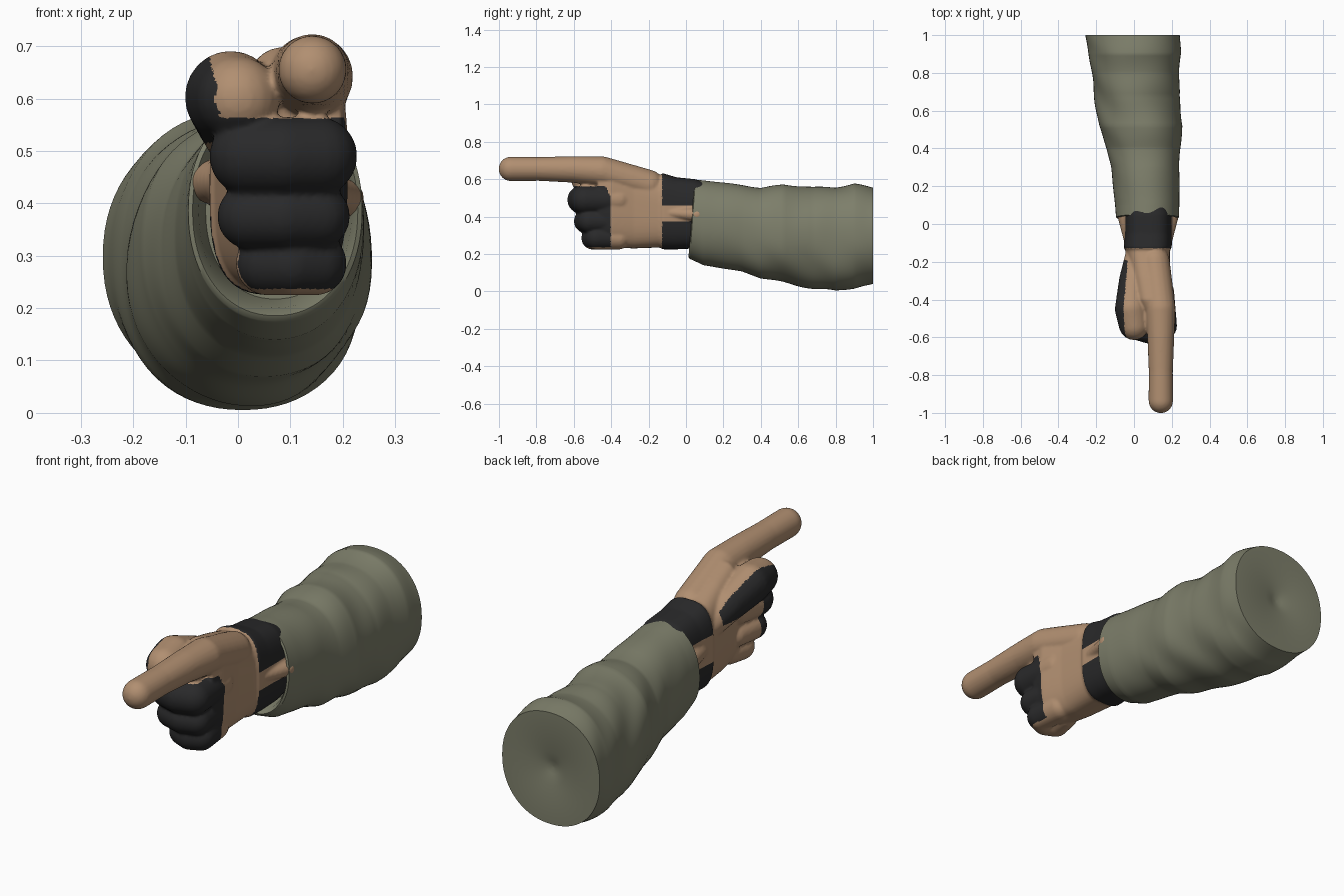
import bpy, bmesh, math
from mathutils import Vector

if "Cube" in bpy.data.objects:
    bpy.data.objects.remove(bpy.data.objects["Cube"], do_unlink=True)


def material(name, rgb):
    m = bpy.data.materials.new(name)
    m.use_nodes = True
    m.diffuse_color = (*rgb, 1)
    bsdf = m.node_tree.nodes["Principled BSDF"]
    bsdf.inputs["Base Color"].default_value = (*rgb, 1)
    bsdf.inputs["Roughness"].default_value = 0.8
    return m


TAN = material("tan leather", (0.44, 0.275, 0.165))
BLACK = material("black padding", (0.022, 0.022, 0.023))
GREEN = material("olive cloth", (0.205, 0.21, 0.145))


def add_object(name, mesh, mats):
    ob = bpy.data.objects.new(name, mesh)
    bpy.context.collection.objects.link(ob)
    for m in mats:
        mesh.materials.append(m)
    return ob


def smooth(ob, angle):
    bpy.ops.object.select_all(action='DESELECT')
    ob.select_set(True)
    bpy.context.view_layer.objects.active = ob
    bpy.ops.object.shade_smooth_by_angle(angle=math.radians(angle))


def signed_pow(v, p):
    return math.copysign(abs(v) ** p, v)


def loft(bm, rings, power, sides=64, warp=None):
    """Closed skin through rings given as (y, xmin, xmax, zmin, zmax)."""
    loops = []
    for y, x0, x1, z0, z1 in rings:
        loop = []
        for i in range(sides):
            a = math.tau * i / sides
            k, dy = warp(y, a) if warp else (1, 0)
            x = (x0 + x1) / 2 + k * (x1 - x0) / 2 * signed_pow(math.cos(a), 2 / power)
            z = (z0 + z1) / 2 + k * (z1 - z0) / 2 * signed_pow(math.sin(a), 2 / power)
            loop.append(bm.verts.new((x, y + dy, z)))
        loops.append(loop)
    for a, b in zip(loops, loops[1:]):
        for i in range(sides):
            j = (i + 1) % sides
            bm.faces.new((a[i], a[j], b[j], b[i]))
    bm.faces.new(loops[0])
    bm.faces.new(loops[-1])


def ball_points(p):
    x, y, z, r = p
    pts = []
    for i in range(13):
        lat = math.pi * (i / 12 - 0.5)
        for j in range(20 if 0 < i < 12 else 1):
            lon = math.tau * j / 20
            pts.append(Vector((x + r * math.cos(lat) * math.cos(lon),
                               y + r * math.cos(lat) * math.sin(lon),
                               z + r * math.sin(lat))))
    return pts


def limb(bm, path):
    """Tapered capsules along points given as (x, y, z, radius)."""
    for a, b in zip(path, path[1:]):
        verts = [bm.verts.new(c) for c in ball_points(a) + ball_points(b)]
        res = bmesh.ops.convex_hull(bm, input=verts)
        loose = [v for v in verts if not v.link_faces]
        bmesh.ops.delete(bm, geom=loose, context='VERTS')


# Hand: palm and wrist
bm = bmesh.new()
loft(bm, [(0.14, -0.04, 0.19, 0.25, 0.57),
          (0.05, -0.05, 0.2, 0.23, 0.6),
          (-0.05, -0.05, 0.2, 0.225, 0.61),
          (-0.125, -0.055, 0.2, 0.225, 0.632),
          (-0.14, -0.045, 0.19, 0.235, 0.62),
          (-0.28, -0.02, 0.192, 0.23, 0.665),
          (-0.4, 0.0, 0.21, 0.235, 0.7),
          (-0.47, 0.04, 0.2, 0.26, 0.69)], 3)

# Wrist flares tucked into the cuff
limb(bm, [(-0.02, -0.08, 0.44, 0.035), (-0.05, 0.06, 0.44, 0.042)])
limb(bm, [(0.18, -0.08, 0.42, 0.025), (0.205, 0.06, 0.41, 0.036)])

# Pointing index finger
limb(bm, [(0.11, -0.2, 0.57, 0.08), (0.14, -0.45, 0.642, 0.08),
          (0.142, -0.6, 0.652, 0.071), (0.142, -0.78, 0.655, 0.064),
          (0.142, -0.937, 0.655, 0.065)])

# Thumb laid along the fist
limb(bm, [(0.02, -0.16, 0.5, 0.065), (-0.005, -0.3, 0.56, 0.075),
          (-0.014, -0.45, 0.603, 0.088), (0.0, -0.535, 0.6, 0.08)])

# Three curled fingers: left edge, right edge, front edge, height, radius
for x0, x1, y0, z, r in [(-0.055, 0.228, -0.635, 0.49, 0.075),
                         (-0.04, 0.214, -0.6, 0.375, 0.062),
                         (-0.005, 0.208, -0.56, 0.285, 0.061)]:
    limb(bm, [(x1 - r - 0.015, -0.36, z, r), (x1 - r, y0 + r + 0.02, z, r),
              ((x0 + x1) / 2, y0 + r, z, r), (x0 + r, y0 + r + 0.02, z, r),
              (x0 + r + 0.01, -0.4, z, r * 0.92)])
bmesh.ops.recalc_face_normals(bm, faces=bm.faces)
mesh = bpy.data.meshes.new("hand_parts")
bm.to_mesh(mesh)
bm.free()

# Fuse the parts into one skin
source = add_object("hand_source", mesh, [])
remesh = source.modifiers.new("fuse", 'REMESH')
remesh.mode = 'VOXEL'
remesh.voxel_size = 0.007
soften = source.modifiers.new("soften", 'SMOOTH')
soften.iterations = 5
bpy.context.view_layer.update()
fused = bpy.data.meshes.new_from_object(
    source.evaluated_get(bpy.context.evaluated_depsgraph_get()))
bpy.data.objects.remove(source, do_unlink=True)
fused.materials.clear()
hand = add_object("gloved_hand", fused, [TAN, BLACK])


def is_padded(c):
    x, y, z = c
    # wrist band with a gap on each side
    if y > -0.128:
        return not 0.375 < z < (0.46 if x > 0.08 else 0.5)
    # thumb pad
    if x < -0.035 and z > 0.515 and -0.6 < y < -0.19:
        return x < -0.035 - 0.25 * max(0, z - 0.6)
    # curled finger pads, leaving fingertips bare
    edge = -0.4 if z < 0.5 else -0.4 - 0.5 * (z - 0.5)
    return y < edge and 0.237 < z < 0.562 and (x > 0.1 or y < -0.5)


for p in fused.polygons:
    p.material_index = int(is_padded(p.center))
smooth(hand, 60)

# Sleeve: outer profile
profile = [(0.035, -0.095, 0.237, 0.175, 0.598),
           (0.1, -0.1, 0.24, 0.14, 0.592),
           (0.3, -0.122, 0.24, 0.105, 0.57),
           (0.4, -0.145, 0.246, 0.07, 0.555),
           (0.52, -0.185, 0.255, 0.05, 0.57),
           (0.68, -0.21, 0.238, 0.015, 0.555),
           (0.8, -0.225, 0.243, 0.003, 0.56),
           (0.9, -0.24, 0.248, 0.015, 0.578),
           (1.0, -0.258, 0.242, 0.04, 0.555)]


def inset(ring, y, k):
    _, x0, x1, z0, z1 = ring
    cx, cz = (x0 + x1) / 2, (z0 + z1) / 2
    return (y, cx + k * (x0 - cx), cx + k * (x1 - cx),
            cz + k * (z0 - cz), cz + k * (z1 - cz))


# Rounded hollow cuff, body, then a slightly dented end cap
rings = [inset(profile[0], 0.12, 0.8), inset(profile[0], 0.05, 0.88),
         inset(profile[0], 0.03, 0.95)]
STEPS = 10
for a, b in zip(profile, profile[1:]):
    for s in range(STEPS):
        t = s / STEPS
        rings.append(tuple(p + (q - p) * t for p, q in zip(a, b)))
rings.append(profile[-1])
rings += [inset(profile[-1], 1.0, 0.3), inset(profile[-1], 0.985, 0.12),
          inset(profile[-1], 0.98, 0.02)]


def cloth_folds(y, a):
    fade = min(1, max(0, (y - 0.12) * 3)) * min(1, max(0, (1 - y) * 12))
    ridge = math.sin(26 * y + 2.5 * math.sin(a + 0.6) + math.cos(3 * a))
    cross = math.sin(13 * y - 4 * a)
    slant = 0.022 * math.sin(a) if y < 0.13 else 0
    return 1 + fade * (0.013 * ridge + 0.009 * cross), slant * max(0, 1 - y / 0.13)


bm = bmesh.new()
loft(bm, rings, 2.15, 72, cloth_folds)
bmesh.ops.recalc_face_normals(bm, faces=bm.faces)
mesh = bpy.data.meshes.new("sleeve")
bm.to_mesh(mesh)
bm.free()
sleeve = add_object("sleeve", mesh, [GREEN])
smooth(sleeve, 45)
